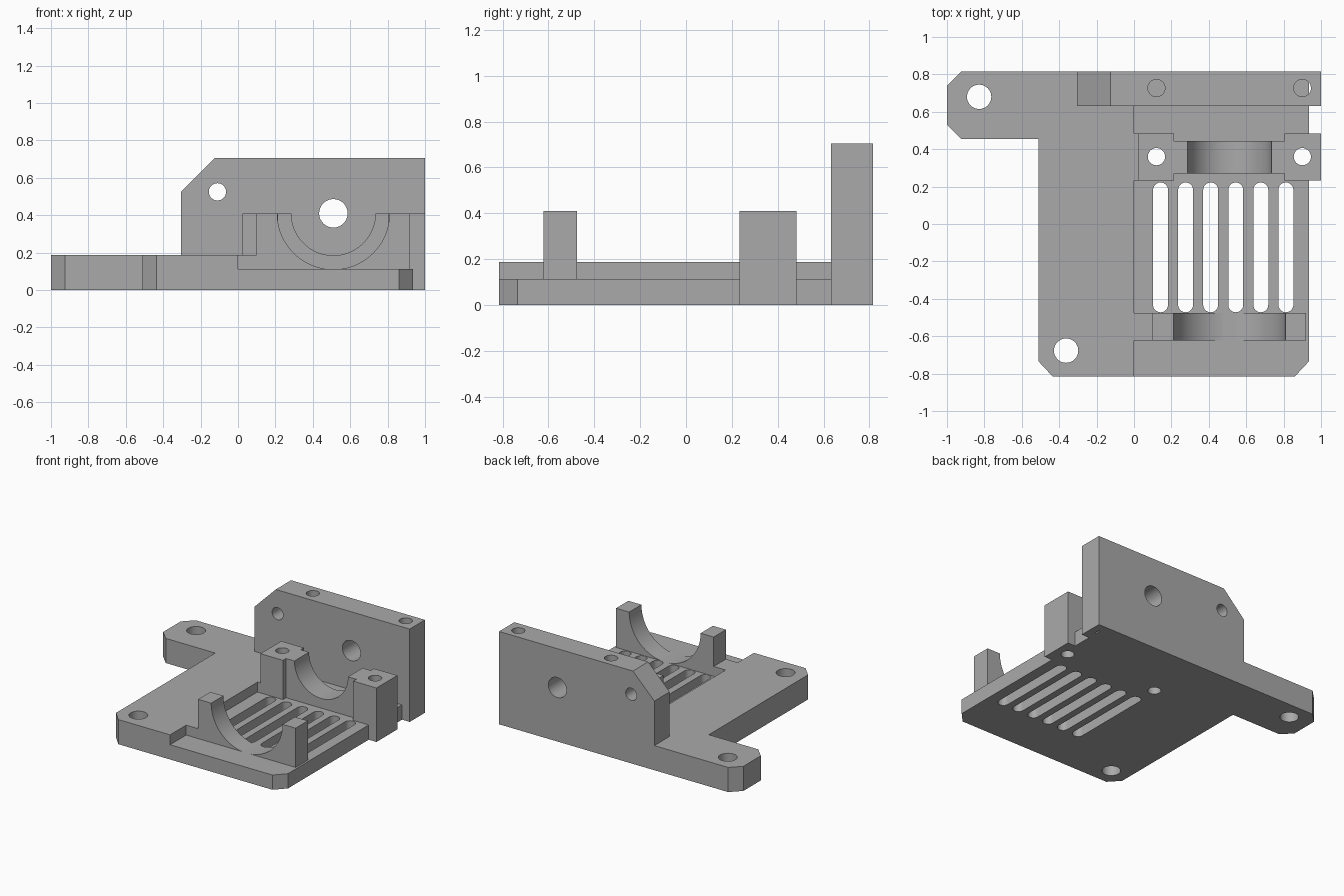
import bpy, bmesh, math
from mathutils import Vector

default = bpy.data.objects.get("Cube")
if default:
    bpy.data.objects.remove(default, do_unlink=True)

grey = bpy.data.materials.new("plain grey")
grey.use_nodes = True
tone = (0.4, 0.4, 0.4, 1)
grey.diffuse_color = tone
grey.node_tree.nodes["Principled BSDF"].inputs["Base Color"].default_value = tone


def prism(name, outline, lo, hi, axis="z"):
    """Extrude an outline along z (x, y points) or along y (x, z points)."""
    def place(u, v, w):
        return (u, v, w) if axis == "z" else (u, w, v)
    bm = bmesh.new()
    face = bm.faces.new([bm.verts.new(place(u, v, lo)) for u, v in outline])
    top = bmesh.ops.extrude_face_region(bm, geom=[face])["geom"]
    bmesh.ops.translate(bm, vec=Vector(place(0, 0, hi - lo)),
                        verts=[g for g in top if isinstance(g, bmesh.types.BMVert)])
    bmesh.ops.recalc_face_normals(bm, faces=bm.faces)
    mesh = bpy.data.meshes.new(name)
    bm.to_mesh(mesh)
    bm.free()
    mesh.materials.append(grey)
    obj = bpy.data.objects.new(name, mesh)
    bpy.context.collection.objects.link(obj)
    return obj


def box(name, x0, x1, y0, y1, z0, z1):
    return prism(name, [(x0, y0), (x1, y0), (x1, y1), (x0, y1)], z0, z1)


def rod(u, v, r, lo, hi, axis="z", n=64):
    ring = [(u + r * math.cos(math.tau * i / n), v + r * math.sin(math.tau * i / n))
            for i in range(n)]
    return prism("hole_cutter", ring, lo, hi, axis)


def slot(x, y0, y1, r, n=16):
    ends = [(y1 - r, 0), (y0 + r, math.pi)]
    ring = [(x + r * math.cos(a + math.pi * i / n), y + r * math.sin(a + math.pi * i / n))
            for y, a in ends for i in range(n + 1)]
    return prism("slot_cutter", ring, -0.1, 0.3)


def combine(target, others, operation):
    """Apply a boolean with each other object, then discard it."""
    for other in others:
        mod = target.modifiers.new("combine", "BOOLEAN")
        mod.operation, mod.solver, mod.object = operation, "EXACT", other
        bpy.context.view_layer.update()
        result = bpy.data.meshes.new_from_object(
            target.evaluated_get(bpy.context.evaluated_depsgraph_get()))
        target.modifiers.clear()
        target.data = result
        bpy.data.objects.remove(other, do_unlink=True)


BORE_X, BORE_Z = 0.51, 0.41
SCREWS = (0.12, 0.9)

# Base: thick L-shaped flange and a thinner floor beside it
base = prism("mounting_bracket", [
    (-1, 0.74), (-1, 0.53), (-0.925, 0.455), (-0.51, 0.455), (-0.51, -0.735),
    (-0.435, -0.815), (0, -0.815), (0, 0.815), (-0.925, 0.815)], 0, 0.187)
floor = prism("floor", [
    (-0.1, -0.815), (0.86, -0.815), (0.935, -0.735), (0.935, 0.815), (-0.1, 0.815)], 0, 0.112)

# Back wall with a chamfered corner, cross holes and vertical screw holes
wall = prism("back_wall", [
    (-0.305, 0), (1, 0), (1, 0.705), (-0.125, 0.705), (-0.305, 0.525)], 0.632, 0.815, "y")
combine(wall, [rod(-0.11, 0.525, 0.046, 0.5, 1, "y"),
               rod(BORE_X, BORE_Z, 0.076, 0.5, 1, "y")]
        + [rod(x, 0.727, 0.046, -0.1, 0.8) for x in SCREWS], "DIFFERENCE")

# Rear saddle: recessed web between two screw ears
saddle = box("rear_saddle", 0.15, 0.85, 0.27, 0.445, 0, BORE_Z)
combine(saddle, [box("left_ear", 0.025, 0.215, 0.233, 0.483, 0, BORE_Z),
                 box("right_ear", 0.805, 1, 0.233, 0.483, 0, BORE_Z),
                 box("saddle_step", -0.05, 0.1, 0.233, 0.483, 0, 0.187)], "UNION")
combine(saddle, [rod(BORE_X, BORE_Z, 0.225, 0.1, 0.6, "y", 96)], "DIFFERENCE")

# Front cradle with a wider bore
cradle = box("front_cradle", 0.1, 0.92, -0.622, -0.475, 0, BORE_Z)
combine(cradle, [box("cradle_step", -0.05, 0.15, -0.622, -0.475, 0, 0.187)], "UNION")
combine(cradle, [rod(BORE_X, BORE_Z, 0.3, -0.8, -0.3, "y", 96)], "DIFFERENCE")

# Join the solids, then cut the through holes and vent slots
combine(base, [floor, wall, saddle, cradle], "UNION")
cutters = [rod(x, 0.36, 0.046, -0.1, 0.8) for x in SCREWS]
cutters += [rod(x, y, 0.065, -0.1, 0.4) for x, y in ((-0.828, 0.68), (-0.363, -0.677))]
cutters += [slot(0.142 + 0.134 * i, -0.472, 0.222, 0.04) for i in range(6)]
combine(base, cutters, "DIFFERENCE")

bpy.ops.object.select_all(action="DESELECT")
base.select_set(True)
bpy.context.view_layer.objects.active = base
bpy.ops.object.shade_smooth_by_angle(angle=math.radians(30))
